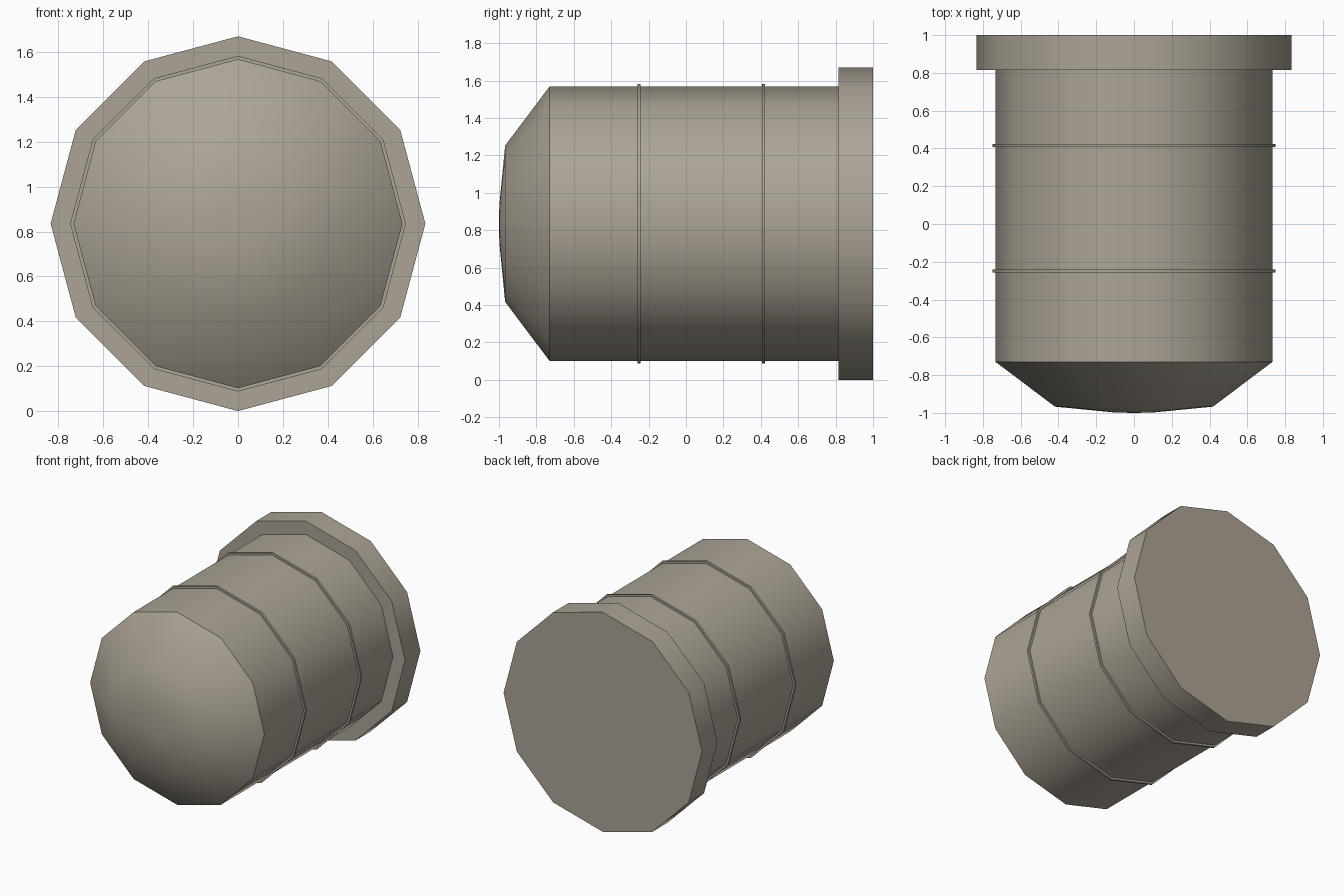
import bpy, bmesh, math

if "Cube" in bpy.data.objects:
    bpy.data.objects.remove(bpy.data.objects["Cube"])

SIDES = 12
CENTRE_Z = 0.835

mat = bpy.data.materials.new("warm grey")
mat.diffuse_color = (0.41, 0.37, 0.305, 1)
mat.use_nodes = True
mat.node_tree.nodes["Principled BSDF"].inputs["Base Color"].default_value = mat.diffuse_color


def lathe(name, profile):
    """Spin (radius, y) points around the lengthwise axis; radius 0 is a pole."""
    bm = bmesh.new()
    rings = []
    for r, y in profile:
        count = 1 if r == 0 else SIDES
        rings.append([bm.verts.new((r * math.sin(i * math.tau / SIDES), y,
                                    CENTRE_Z + r * math.cos(i * math.tau / SIDES)))
                      for i in range(count)])
    for a, b in zip(rings, rings[1:]):
        for i in range(SIDES):
            j = (i + 1) % SIDES
            if len(a) == 1:
                bm.faces.new((a[0], b[j], b[i]))
            elif len(b) == 1:
                bm.faces.new((a[i], a[j], b[0]))
            else:
                bm.faces.new((a[i], a[j], b[j], b[i]))
    # profiles run front to back along the outside, so flip any inward faces
    bmesh.ops.recalc_face_normals(bm, faces=bm.faces)
    axis_sum = sum((f.calc_center_median().x * f.normal.x
                    + (f.calc_center_median().z - CENTRE_Z) * f.normal.z) for f in bm.faces)
    if axis_sum < 0:
        bmesh.ops.reverse_faces(bm, faces=bm.faces)
    me = bpy.data.meshes.new(name)
    bm.to_mesh(me)
    bm.free()
    me.materials.append(mat)
    ob = bpy.data.objects.new(name, me)
    bpy.context.collection.objects.link(ob)
    bpy.ops.object.select_all(action='DESELECT')
    ob.select_set(True)
    bpy.context.view_layer.objects.active = ob
    bpy.ops.object.shade_smooth_by_angle(angle=math.radians(40))
    return ob


# Barrel with a blunt domed nose
lathe("barrel", [(0, -1.0), (0.1, -0.998), (0.418, -0.967), (0.733, -0.73), (0.733, 0.815)])

# Thin raised bands around the barrel
for name, y in (("front_band", -0.25), ("rear_band", 0.415)):
    lathe(name, [(0.73, y - 0.008), (0.748, y - 0.008), (0.748, y + 0.008), (0.73, y + 0.008)])

# Wide flange closing the back
lathe("rear_flange", [(0.733, 0.815), (0.835, 0.815), (0.835, 1.0), (0, 1.0)])
